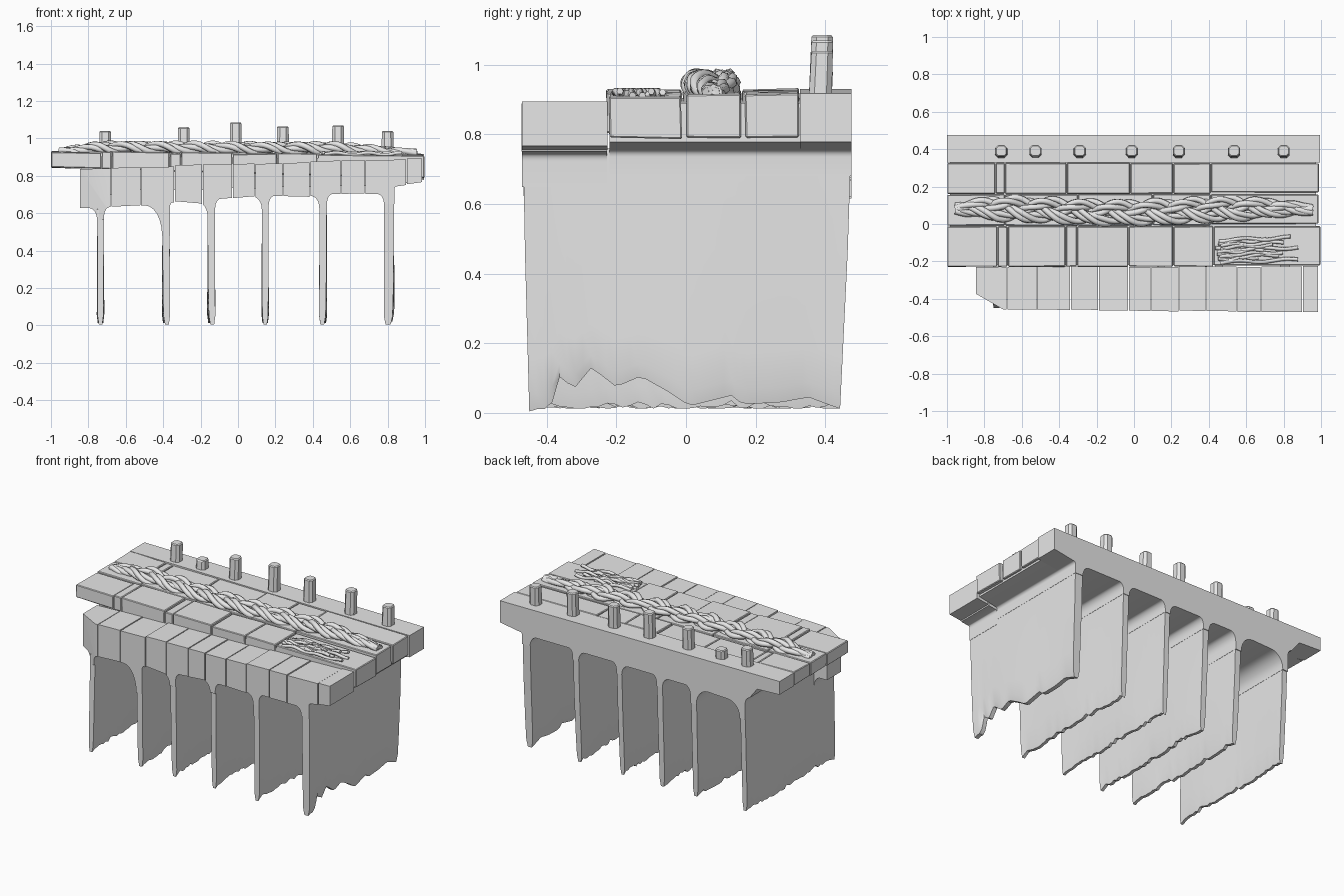
import bpy, bmesh, math, random

if "Cube" in bpy.data.objects:
    bpy.data.objects.remove(bpy.data.objects["Cube"])

random.seed(4)
stone = bpy.data.materials.new("pale grey")
stone.diffuse_color = (0.8, 0.8, 0.8, 1)
stone.use_nodes = True
stone.node_tree.nodes["Principled BSDF"].inputs["Base Color"].default_value = stone.diffuse_color

LEGS = [(-0.735, 0.018), (-0.385, 0.020), (-0.143, 0.020),
        (0.145, 0.018), (0.455, 0.020), (0.808, 0.027)]   # wall x, half thickness


def lerp(a, b, t):
    return a + (b - a) * t


def smooth(ob):
    bpy.ops.object.select_all(action='DESELECT')
    ob.select_set(True)
    bpy.context.view_layer.objects.active = ob
    bpy.ops.object.shade_smooth_by_angle(angle=math.radians(35))


def finish(name, bm, soft=False):
    bmesh.ops.recalc_face_normals(bm, faces=bm.faces)
    me = bpy.data.meshes.new(name)
    bm.to_mesh(me)
    bm.free()
    ob = bpy.data.objects.new(name, me)
    bpy.context.collection.objects.link(ob)
    me.materials.append(stone)
    if soft:
        smooth(ob)
    return ob


def frame_profile(x0, x1, top, spans, fillets, left_tip=None):
    """Beam outline with a filleted neck at every wall (x, z points)."""
    pts = [(x0, top[0]), (x1, top[1]), (x1, spans[-1][1])]
    arc = [k * math.pi / 12 for k in range(7)]
    for i in reversed(range(len(LEGS))):
        x, h = LEGS[i]
        h += 0.001
        (lx, lz), (rx, rz) = fillets.get(i, ((0.045, 0.06), (0.03, 0.05)))
        zr, zl = spans[i + 1][0], spans[i][1]
        neck = min(zr - rz, zl - lz) - 0.004
        pts += [(x + h + rx * (1 - math.sin(t)), zr - rz * (1 - math.cos(t))) for t in arc]
        pts += [(x + h, neck), (x - h, neck)]
        pts += [(x - h - lx * (1 - math.sin(t)), zl - lz * (1 - math.cos(t))) for t in reversed(arc)]
    if left_tip:
        pts.append(left_tip)
    pts.append((x0, spans[0][0]))
    return pts


def extrude_profile(pts, y_front, y_back):
    """y_front may differ at the left and right ends."""
    bm = bmesh.new()
    fr = [bm.verts.new((x, lerp(*y_front, (x + 1) / 2), z)) for x, z in pts]
    bk = [bm.verts.new((x, y_back, z)) for x, z in pts]
    bm.faces.new(fr)
    bm.faces.new(bk[::-1])
    n = len(pts)
    for i in range(n):
        j = (i + 1) % n
        bm.faces.new((fr[i], bk[i], bk[j], fr[j]))
    bmesh.ops.recalc_face_normals(bm, faces=bm.faces)
    return bm


def slice_off(bm, co, no):
    """Remove everything on the normal side of the plane and cap the cut."""
    bmesh.ops.bisect_plane(bm, geom=bm.verts[:] + bm.edges[:] + bm.faces[:],
                           plane_co=co, plane_no=no, clear_outer=True)
    rim = [e for e in bm.edges if e.is_boundary]
    if rim:
        bmesh.ops.holes_fill(bm, edges=rim, sides=0)


# Rear supporting frame and back beam
rear = [(0.845, 0.765), (0.72, 0.725), (0.73, 0.73), (0.735, 0.735),
        (0.74, 0.74), (0.745, 0.745), (0.755, 0.778)]
wide = {0: ((0.03, 0.05), (0.09, 0.1)), 1: ((0.08, 0.1), (0.04, 0.06)),
        5: ((0.045, 0.06), (0.015, 0.02))}
tip = (-0.84, 0.838)
finish("deck_frame", extrude_profile(frame_profile(-0.985, 0.972, (0.905, 0.89), rear, wide, tip),
                                     (-0.22, -0.22), 0.335), True)
finish("back_beam", extrude_profile(frame_profile(-1.0, 0.995, (0.93, 0.918), rear, wide, tip),
                                    (0.328, 0.328), 0.475), True)

# Front beam, sagging to the left and split into blocks
front = [(0.63, 0.63), (0.635, 0.645), (0.662, 0.65), (0.675, 0.69),
         (0.695, 0.69), (0.70, 0.705), (0.745, 0.765)]
front_pts = frame_profile(-0.845, 0.985, (0.838, 0.892), front,
                          {1: ((0.09, 0.16), (0.012, 0.03)), 5: ((0.04, 0.05), (0.01, 0.02))})
cuts = [-0.9, -0.68, -0.52, -0.34, -0.19, -0.03, 0.09, 0.24, 0.385, 0.55, 0.68, 0.9, 1.1]
for i, (a, b) in enumerate(zip(cuts, cuts[1:])):
    bm = extrude_profile(front_pts, (-0.45, -0.472), -0.226)
    slice_off(bm, (a + 0.0025, 0, 0), (-1, 0, 0))
    slice_off(bm, (b - 0.0025, 0, 0), (1, 0, 0))
    if i == 0:   # broken corner
        slice_off(bm, (-0.845, -0.37, 0), (-0.08, -0.14, 0))
    dz, dy = random.uniform(-0.004, 0.004), random.uniform(-0.004, 0.001)
    for v in bm.verts:
        v.co.z += dz
        v.co.y += dy
    finish("front_block_%02d" % (i + 1), bm, True)


# Cross walls with worn, jagged bottom edges
TORN = [(-0.46, 0.01), (-0.385, 0.012), (-0.375, 0.115), (-0.32, 0.07), (-0.27, 0.13),
        (-0.2, 0.075), (-0.13, 0.105), (-0.05, 0.06), (0.01, 0.02), (0.13, 0.05),
        (0.16, 0.025), (0.27, 0.03), (0.35, 0.045), (0.44, 0.012), (0.47, 0.012)]


def torn(y):
    for (ya, za), (yb, zb) in zip(TORN, TORN[1:]):
        if ya <= y <= yb:
            return lerp(za, zb, (y - ya) / (yb - ya))
    return 0.012


for w, (x, h) in enumerate(LEGS):
    bm = bmesh.new()
    n, levels = 40, [0, 0.06, 0.2, 0.6, 1]
    thin = [0.5, 0.85, 0.92, 0.97, 1]
    front_top = lerp(-0.45, -0.472, (x + 1) / 2) + 0.002
    if w == 0:
        front_top = -0.43   # tucked behind the broken corner
    rings = []
    for i in range(n + 1):
        t = i / n
        y = lerp(-0.45, 0.442, t)
        low = torn(y) if w == 5 else 0.012 + abs(math.sin(t * 9 + w * 2)) * 0.025 * random.random()
        if i in (0, n):
            low = 0.004 if i == 0 else 0.012
        drift = 0.006 * math.sin(t * 7 + w)
        left, right = [], []
        for s, f in zip(levels, thin):
            z = lerp(low, 0.76, s)
            if w == 0 and s == 1:
                z = lerp(0.62, 0.76, min(1, max(0, (y + 0.45) * 5)))
            yy = lerp(y, lerp(front_top, 0.474, t), min(1, z / 0.66))
            cx = x + drift * (1 - s) ** 3
            left.append(bm.verts.new((cx - h * f, yy, z)))
            right.append(bm.verts.new((cx + h * f, yy, z)))
        rings.append(left + right[::-1])
    m = len(rings[0])
    for r, q in zip(rings, rings[1:]):
        for k in range(m):
            bm.faces.new((r[k], r[(k + 1) % m], q[(k + 1) % m], q[k]))
    bm.faces.new(rings[0])
    bm.faces.new(rings[-1][::-1])
    finish("cross_wall_%d" % (w + 1), bm, True)


# Deck planks in three rows
def plank(name, x0, x1, y0, y1):
    bm = bmesh.new()
    bmesh.ops.create_cube(bm, size=1)
    lift = random.uniform(-0.004, 0.004)
    for v in bm.verts:
        x = x0 + 0.002 if v.co.x < 0 else x1 - 0.002
        y = y0 if v.co.y < 0 else y1
        t = (x + 1) / 2
        z = lerp(0.928, 0.912, t) + lift if v.co.z > 0 else lerp(0.845, 0.788, t)
        v.co = (x, y + random.uniform(-0.002, 0.002), z + random.uniform(-0.003, 0.003))
    bmesh.ops.bevel(bm, geom=bm.edges[:], offset=0.004, segments=1, affect='EDGES')
    finish(name, bm)


ROWS = {
    "rear_plank": (0.162, 0.325, [-1, -0.74, -0.69, -0.36, -0.02, 0.21, 0.41, 0.99]),
    "middle_plank": (-0.008, 0.157, [-1, -0.69, -0.3, 0.1, 0.41, 0.988]),
    "fore_plank": (-0.228, -0.013, [-1, -0.73, -0.675, -0.365, -0.305, -0.03, 0.21, 0.425, 0.998]),
}
for name, (y0, y1, xs) in ROWS.items():
    for i, (a, b) in enumerate(zip(xs, xs[1:])):
        plank("%s_%d" % (name, i + 1), a, b, y0 + (0.008 if a > 0.4 else 0), y1)

# Pegs along the back beam
PEGS = [(-0.71, 1.04), (-0.527, 0.985), (-0.29, 1.06), (-0.012, 1.085),
        (0.24, 1.065), (0.535, 1.07), (0.80, 1.04)]
for i, (x, top) in enumerate(PEGS):
    bm = bmesh.new()
    rings = []
    for z, r, lean in ((0.89, 0.033, 0), (top - 0.006, 0.031, 0.006), (top, 0.026, 0.006)):
        ring = []
        for k in range(8):   # square with clipped corners
            a = math.radians(90 * (k // 2) + (-28 if k % 2 == 0 else 28))
            ring.append(bm.verts.new((x + r * 1.13 * math.cos(a), 0.385 + lean + r * 1.13 * math.sin(a), z)))
        rings.append(ring)
    for r, q in zip(rings, rings[1:]):
        for k in range(8):
            bm.faces.new((r[k], r[(k + 1) % 8], q[(k + 1) % 8], q[k]))
    bm.faces.new(rings[0][::-1])
    bm.faces.new(rings[-1])
    finish("peg_%d" % (i + 1), bm)


# Ropes: tubes swept along computed paths
def rope(name, paths, radius):
    cu = bpy.data.curves.new(name, 'CURVE')
    cu.dimensions = '3D'
    cu.bevel_depth = radius
    cu.bevel_resolution = 1
    cu.use_fill_caps = True
    for path in paths:
        sp = cu.splines.new('POLY')
        sp.points.add(len(path) - 1)
        for p, co in zip(sp.points, path):
            p.co = (*co, 1)
        sp.use_smooth = True
    ob = bpy.data.objects.new(name, cu)
    bpy.context.collection.objects.link(ob)
    cu.materials.append(stone)
    bpy.ops.object.select_all(action='DESELECT')
    ob.select_set(True)
    bpy.context.view_layer.objects.active = ob
    bpy.ops.object.convert(target='MESH')


# Thick three-strand braid, each strand twisted from three cords
for s in range(3):
    cords = []
    for c in range(3):
        path = []
        for i in range(241):
            t = i / 240
            x = lerp(-0.955, 0.955, t)
            env = min(1, 0.3 + 6 * t, 0.3 + 3.2 * (1 - t))
            th = t * 2 * math.pi * 3.4 + s * 2 * math.pi / 3
            tw = t * 2 * math.pi * 6 + c * 2 * math.pi / 3
            y = 0.072 + 0.012 * math.sin(t * 8 + 1) + env * (0.043 * math.sin(th) + 0.018 * math.cos(tw))
            z = lerp(0.922, 0.914, t) + env * (0.026 + 0.015 * math.sin(2 * th) + 0.013 * math.sin(tw))
            path.append((x, y, z))
        cords.append(path)
    rope("braid_strand_%d" % (s + 1), cords, 0.0165)

# Frayed rope scrap on the front right of the deck
scraps = []
for k in range(10):
    a, b = random.uniform(0.43, 0.47), random.uniform(0.65, 0.96)
    y, ph = -0.205 + k * 0.013, random.uniform(0, 6)
    scraps.append([(lerp(a, b, i / 50), y + 0.006 * math.sin(i * 0.2 + ph) + 0.015 * i / 50,
                    0.918 + 0.006 * math.sin(i * 0.3 + ph)) for i in range(51)])
rope("frayed_rope", scraps, 0.01)
